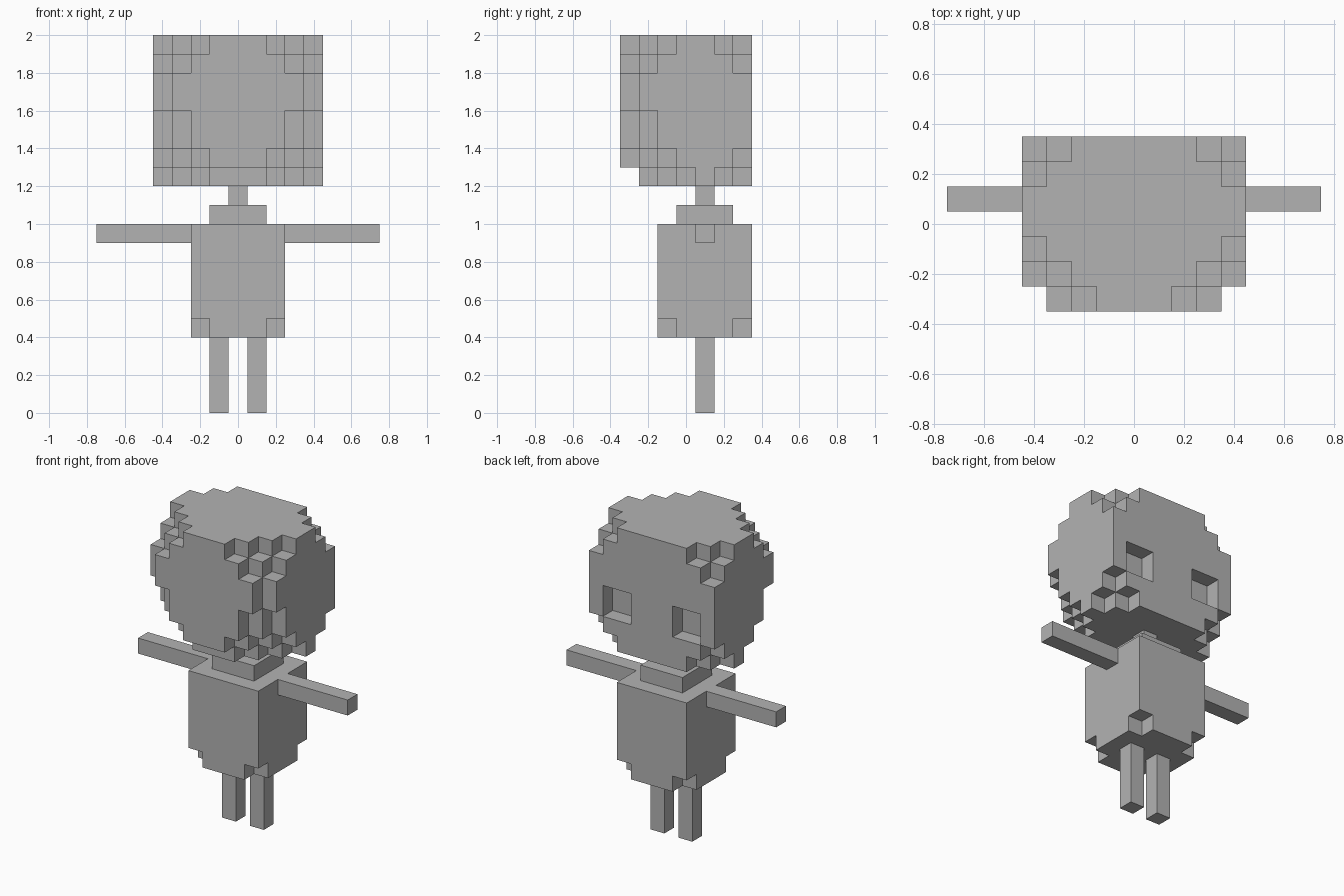
import bpy, bmesh
from mathutils import Vector

if "Cube" in bpy.data.objects:
    bpy.data.objects.remove(bpy.data.objects["Cube"])

U = 0.1  # size of one block

grey = bpy.data.materials.new("plain grey")
grey.diffuse_color = (0.45, 0.45, 0.45, 1.0)
grey.use_nodes = True
grey.node_tree.nodes["Principled BSDF"].inputs["Base Color"].default_value = grey.diffuse_color


def finish(name, bm):
    """Turn a bmesh into a flat-shaded grey object."""
    mesh = bpy.data.meshes.new(name)
    bm.to_mesh(mesh)
    bm.free()
    mesh.materials.append(grey)
    obj = bpy.data.objects.new(name, mesh)
    bpy.context.collection.objects.link(obj)
    return obj


def box(name, x, y, z):
    """Box between the (low, high) pairs of each axis."""
    bm = bmesh.new()
    bmesh.ops.create_cube(bm, size=1.0)
    for v in bm.verts:
        v.co = Vector([(lo + hi) / 2 + c * (hi - lo) for c, (lo, hi) in zip(v.co, (x, y, z))])
    return finish(name, bm)


def blocks(name, cells, origin):
    """Outer skin of a set of unit blocks; origin is the centre of cell (0, 0, 0)."""
    bm = bmesh.new()
    for cell in cells:
        for axis in range(3):
            for side in (-1, 1):
                step = Vector([side if a == axis else 0 for a in range(3)])
                neighbour = tuple(int(c + s) for c, s in zip(cell, step))
                if neighbour in cells:
                    continue
                u = Vector([1 if a == (axis + 1) % 3 else 0 for a in range(3)])
                w = step.cross(u)
                mid = Vector(cell) + step / 2
                corners = [(-u - w), (u - w), (u + w), (-u + w)]
                bm.faces.new([bm.verts.new(Vector(origin) + (mid + c / 2) * U) for c in corners])
    bmesh.ops.remove_doubles(bm, verts=bm.verts, dist=0.001)
    return finish(name, bm)


# Head: rounded block shape, half width grows from front and back by row
front_width = [0, 1, 2, 2, 3, 3, 2, 1]
back_width = [2, 3, 4, 4, 4, 4, 3, 2]


def in_head(i, j, k):
    i = abs(i)
    if j == 0 and k == 0:                       # chin set back
        return False
    if j == 6 and k in (2, 3) and i in (2, 3):  # square eye sockets
        return False
    return i <= min(4, front_width[k] + j, back_width[k] + 6 - j)


head = {(i, j, k) for i in range(-4, 5) for j in range(7) for k in range(8) if in_head(i, j, k)}
blocks("head", head, (0, -0.3, 1.25))

# Body: block with the four bottom corners notched
body = {(i, j, k) for i in range(-2, 3) for j in range(-2, 3) for k in range(6)
        if not (k == 0 and abs(i) == 2 and abs(j) == 2)}
blocks("body", body, (0, 0.1, 0.45))

# Neck and collar
box("collar", (-0.15, 0.15), (-0.05, 0.25), (1.0, 1.1))
box("neck", (-0.05, 0.05), (0.05, 0.15), (1.1, 1.2))

# Arms and legs on both sides
for side, s in (("left", -1), ("right", 1)):
    box(side + "_arm", sorted((0.25 * s, 0.75 * s)), (0.05, 0.15), (0.9, 1.0))
    box(side + "_leg", sorted((0.05 * s, 0.15 * s)), (0.05, 0.15), (0.0, 0.4))
